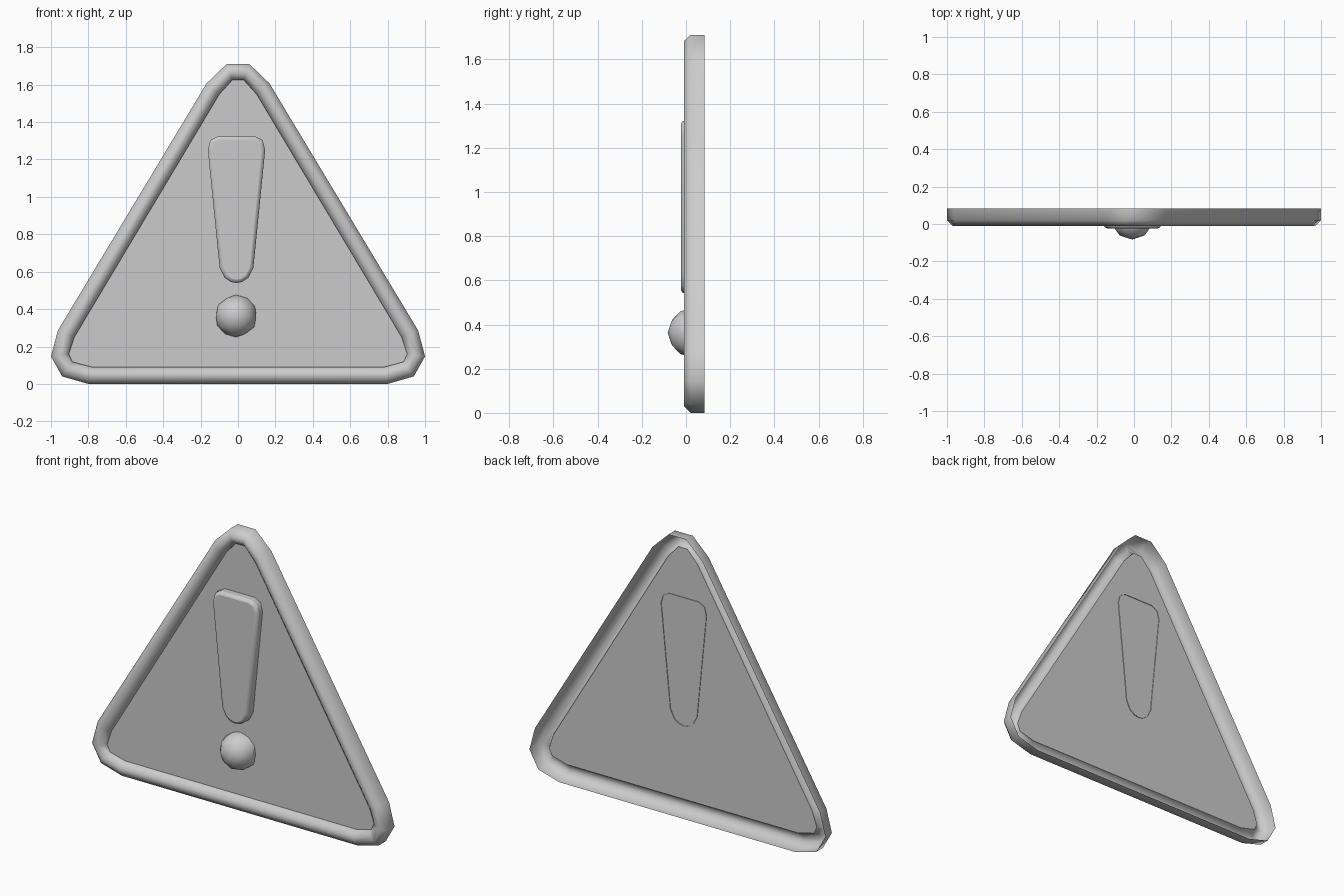
import bpy, bmesh, math
from mathutils import Matrix

if "Cube" in bpy.data.objects:
    bpy.data.objects.remove(bpy.data.objects["Cube"])

BACK = 0.083    # y of the rim's rear edge
PLATE = 0.03    # y of the recessed panel


def mirrored(half):
    """Close a right-hand outline by mirroring it in x."""
    return half + [(-x, z) for x, z in reversed(half) if x > 0]


def finish(name, bm, angle):
    """Turn a bmesh into a smooth-shaded object."""
    bmesh.ops.recalc_face_normals(bm, faces=bm.faces)
    mesh = bpy.data.meshes.new(name)
    bm.to_mesh(mesh)
    bm.free()
    ob = bpy.data.objects.new(name, mesh)
    bpy.context.collection.objects.link(ob)
    bpy.ops.object.select_all(action='DESELECT')
    ob.select_set(True)
    bpy.context.view_layer.objects.active = ob
    bpy.ops.object.shade_smooth_by_angle(angle=math.radians(angle))
    return ob


def loft(name, rings, cap=True, angle=60):
    """Bridge equal-length rings of 3D points; optionally cap the first ring."""
    bm = bmesh.new()
    loops = [[bm.verts.new(p) for p in ring] for ring in rings]
    n = len(loops[0])
    for a, b in zip(loops, loops[1:]):
        for i in range(n):
            j = (i + 1) % n
            bm.faces.new((a[i], a[j], b[j], b[i]))
    if cap:
        bm.faces.new(loops[0])
    return finish(name, bm, angle)


def at_y(outline, y, dx=0):
    return [(x + dx, y, z) for x, z in outline]


# Triangular rim: open-backed shell swept between outer and inner outlines
outer = mirrored([(0.8, 0), (0.94, 0.04), (1.0, 0.147), (0.963, 0.286),
                  (0.168, 1.607), (0.06, 1.711)])
inner = mirrored([(0.783, 0.091), (0.885, 0.118), (0.905, 0.16), (0.875, 0.25),
                  (0.10, 1.548), (0.03, 1.625)])
section = [(0, BACK), (0, 0.02), (0.33, -0.01), (0.67, -0.01), (1, 0.02), (1, PLATE)]
rings = [[(a[0] + (b[0] - a[0]) * t, y, a[1] + (b[1] - a[1]) * t)
          for a, b in zip(outer, inner)] for t, y in section]
loft("rim", rings, cap=False)

# Recessed panel, a single sheet
loft("panel", [at_y(inner, PLATE)])

# Tapered bar of the exclamation mark
bar = mirrored([(0, 0.54), (0.03, 0.545), (0.064, 0.568), (0.09, 0.62),
                (0.153, 1.25), (0.14, 1.303), (0.1, 1.324)])
ob = loft("mark_bar", [at_y(bar, -0.023, -0.008), at_y(bar, PLATE + 0.004, -0.008)])
bev = ob.modifiers.new("bevel", 'BEVEL')
bev.width = 0.018
bev.segments = 2
bev.limit_method = 'ANGLE'
bev.angle_limit = math.radians(60)

# Round dot: front half of a low-poly ball
bm = bmesh.new()
bmesh.ops.create_icosphere(bm, subdivisions=2, radius=0.113,
                           matrix=Matrix.Translation((-0.01, PLATE, 0.363)))
bmesh.ops.bisect_plane(bm, geom=bm.verts[:] + bm.edges[:] + bm.faces[:],
                       plane_co=(0, PLATE, 0), plane_no=(0, 1, 0), clear_outer=True)
finish("mark_dot", bm, 40)
